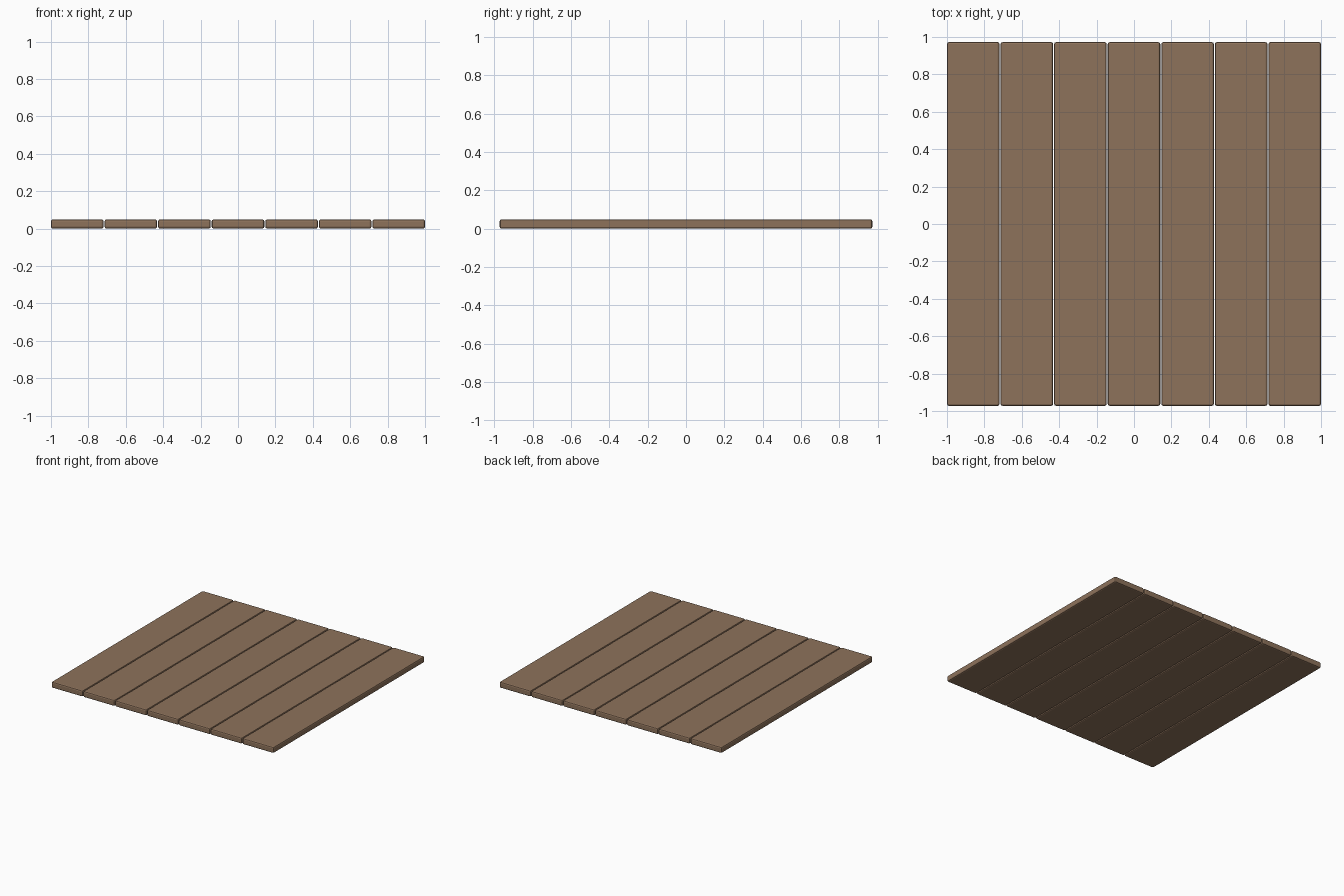
import bpy

if "Cube" in bpy.data.objects:
    bpy.data.objects.remove(bpy.data.objects["Cube"])

COUNT = 7
WIDTH, LENGTH, THICK = 0.281, 1.944, 0.049
PITCH = (2.0 - WIDTH) / (COUNT - 1)

wood = bpy.data.materials.new("brown_wood")
wood.diffuse_color = (0.27, 0.17, 0.105, 1)
wood.use_nodes = True
wood.node_tree.nodes["Principled BSDF"].inputs["Base Color"].default_value = wood.diffuse_color


def plank(i):
    # one board with softened edges
    x = -1 + WIDTH / 2 + i * PITCH
    bpy.ops.mesh.primitive_cube_add(size=1, location=(x, 0, THICK / 2))
    ob = bpy.context.object
    ob.name = f"floor_plank_{i + 1}"
    ob.scale = (WIDTH, LENGTH, THICK)
    bpy.ops.object.transform_apply(location=False, rotation=False, scale=True)
    bevel = ob.modifiers.new("rounded_edges", 'BEVEL')
    bevel.width = 0.01
    bevel.segments = 2
    ob.data.materials.append(wood)


# row of boards side by side
for i in range(COUNT):
    plank(i)
